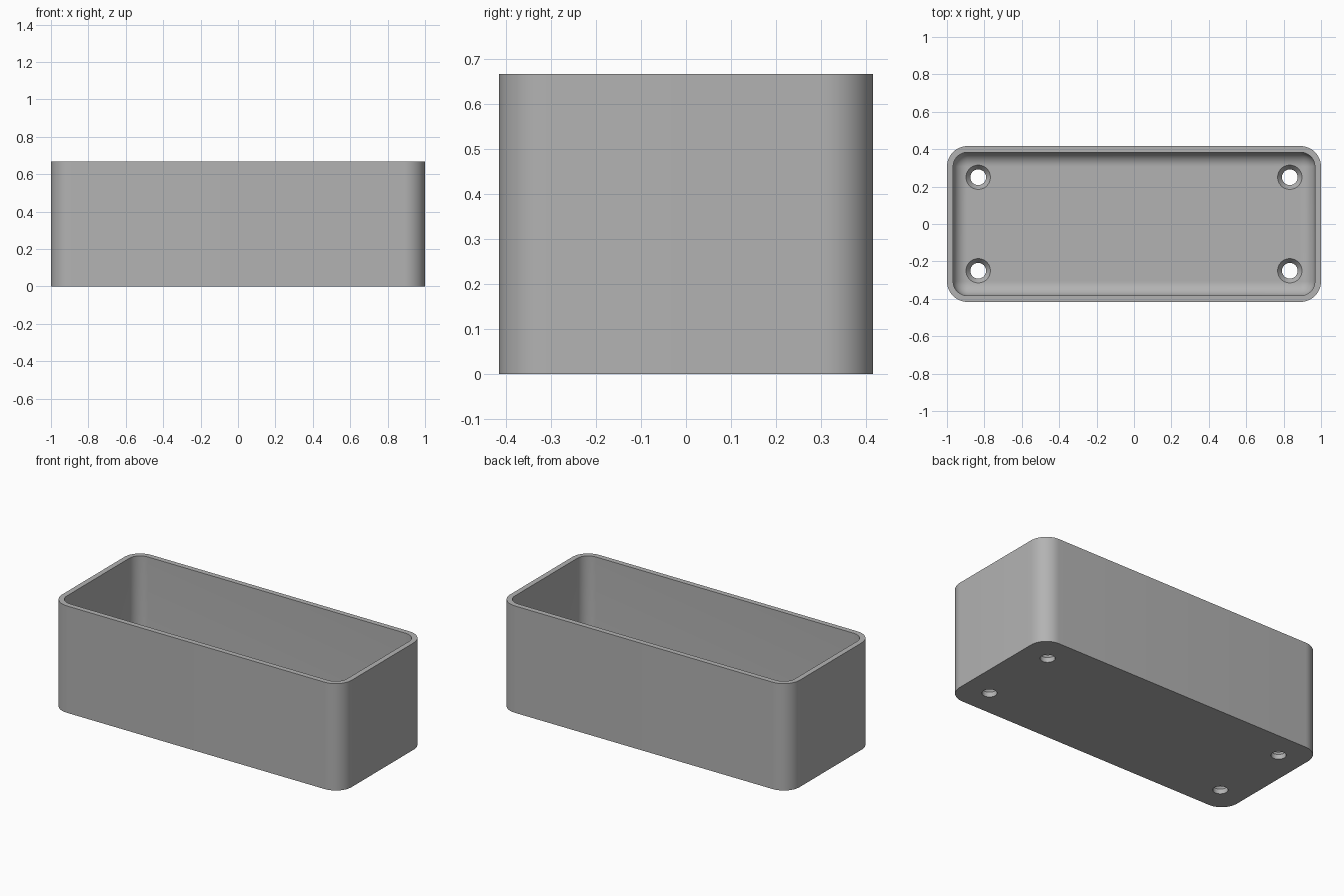
import bpy, bmesh, math

cube = bpy.data.objects.get("Cube")
if cube:
    bpy.data.objects.remove(cube)

LENGTH, WIDTH, HEIGHT = 2.0, 0.833, 0.667
WALL, FLOOR, CORNER, FILLET = 0.033, 0.06, 0.11, 0.075
HOLE_X, HOLE_Y, HOLE_R, SINK_R, SINK_DEPTH = 0.833, 0.25, 0.042, 0.065, 0.03
STEPS = 12

grey = bpy.data.materials.new("light grey")
grey.diffuse_color = (0.45, 0.45, 0.45, 1)
grey.use_nodes = True
grey.node_tree.nodes["Principled BSDF"].inputs["Base Color"].default_value = (0.45, 0.45, 0.45, 1)


def rounded_ring(bm, inset, z):
    """Rounded rectangle of vertices, set in from the outer outline."""
    radius = CORNER - inset
    cx, cy = LENGTH / 2 - CORNER, WIDTH / 2 - CORNER
    ring = []
    for quarter, (sx, sy) in enumerate([(1, 1), (-1, 1), (-1, -1), (1, -1)]):
        for i in range(STEPS + 1):
            a = (quarter + i / STEPS) * math.pi / 2
            ring.append(bm.verts.new((sx * cx + radius * math.cos(a),
                                      sy * cy + radius * math.sin(a), z)))
    return ring


def circle_ring(bm, x, y, radius, z, sides=48):
    angles = [2 * math.pi * i / sides for i in range(sides)]
    return [bm.verts.new((x + radius * math.cos(a), y + radius * math.sin(a), z)) for a in angles]


def solid(name, ring_lists):
    """Loft each list of rings into a capped solid, all in one mesh object."""
    mesh = bpy.data.meshes.new(name)
    bm = bmesh.new()
    for make_rings in ring_lists:
        rings = make_rings(bm)
        for a, b in zip(rings, rings[1:]):
            for i in range(len(a)):
                j = (i + 1) % len(a)
                bm.faces.new((a[i], a[j], b[j], b[i]))
        bm.faces.new(rings[0][::-1])
        bm.faces.new(rings[-1])
    bmesh.ops.recalc_face_normals(bm, faces=bm.faces)
    bm.to_mesh(mesh)
    bm.free()
    mesh.materials.append(grey)
    obj = bpy.data.objects.new(name, mesh)
    bpy.context.collection.objects.link(obj)
    return obj


def cavity_rings(bm):
    # Quarter-round fillet at the floor, then straight walls past the rim
    rings = []
    for i in range(STEPS + 1):
        a = i / STEPS * math.pi / 2
        rings.append(rounded_ring(bm, WALL + FILLET * (1 - math.sin(a)),
                                  FLOOR + FILLET * (1 - math.cos(a))))
    return rings + [rounded_ring(bm, WALL, HEIGHT + 0.1)]


def hole_rings(x, y):
    profile = [(HOLE_R, -0.1), (HOLE_R, FLOOR - SINK_DEPTH), (SINK_R, FLOOR), (SINK_R, FLOOR + 0.1)]
    return lambda bm: [circle_ring(bm, x, y, r, z) for r, z in profile]


# Outer body, hollowed by the cavity and the four countersunk holes
box = solid("open_box", [lambda bm: [rounded_ring(bm, 0, 0), rounded_ring(bm, 0, HEIGHT)]])
cutters = [
    solid("cavity_cutter", [cavity_rings]),
    solid("screw_hole_cutter", [hole_rings(sx * HOLE_X, sy * HOLE_Y) for sx in (-1, 1) for sy in (-1, 1)]),
]
bpy.context.view_layer.objects.active = box
for cutter in cutters:
    cut = box.modifiers.new(cutter.name, 'BOOLEAN')
    cut.object = cutter
    cut.solver = 'EXACT'
    bpy.ops.object.modifier_apply(modifier=cut.name)
    bpy.data.objects.remove(cutter)

# Smooth rounded corners and fillets, crisp rim and hole edges
bpy.ops.object.select_all(action='DESELECT')
box.select_set(True)
bpy.ops.object.shade_smooth_by_angle(angle=math.radians(30))
